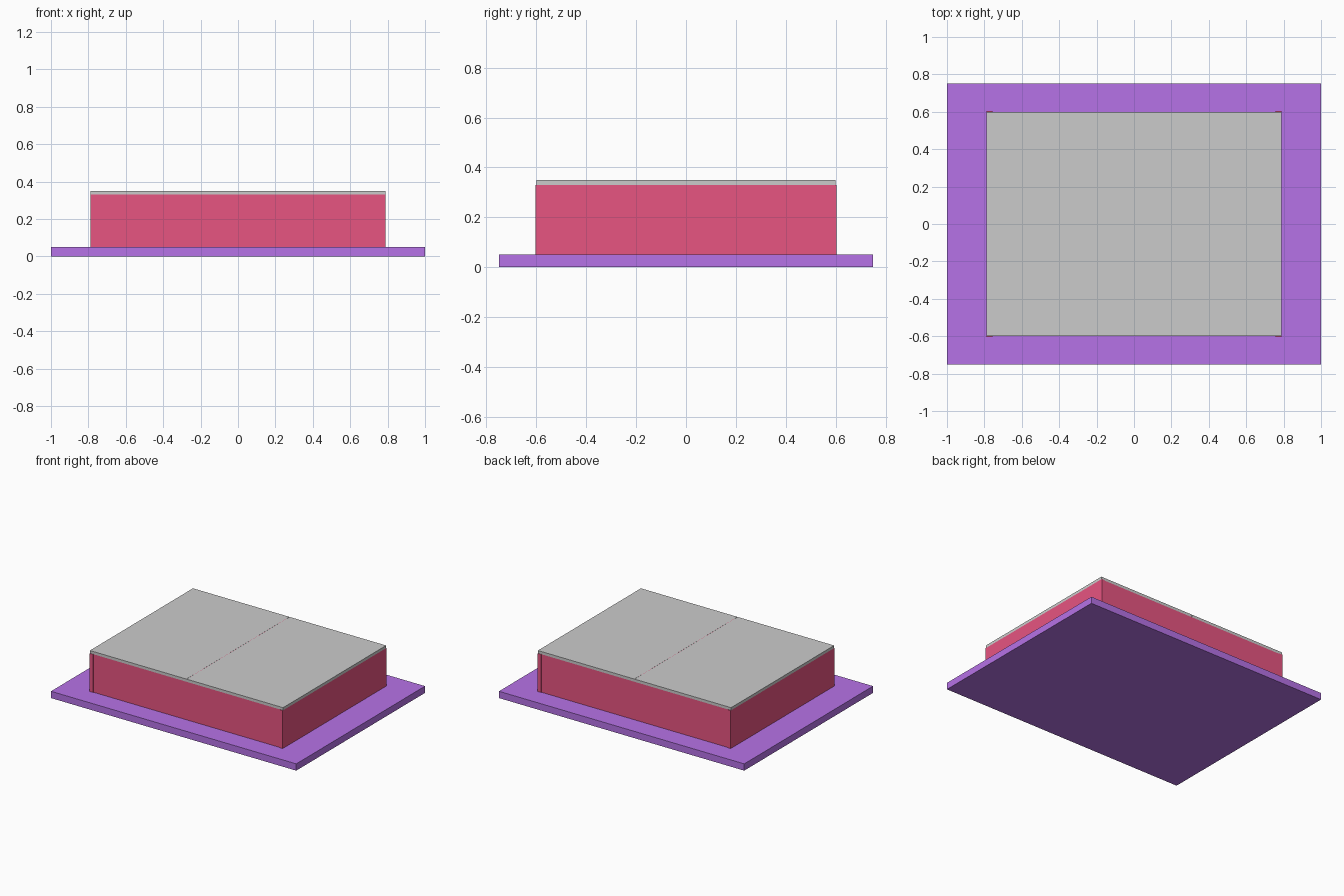
import bpy

if "Cube" in bpy.data.objects:
    bpy.data.objects.remove(bpy.data.objects["Cube"])


def material(name, rgb):
    m = bpy.data.materials.new(name)
    m.diffuse_color = (*rgb, 1)
    m.use_nodes = True
    m.node_tree.nodes["Principled BSDF"].inputs["Base Color"].default_value = m.diffuse_color
    return m


PURPLE = material("purple", (0.47, 0.17, 0.80))
PINK = material("pink", (0.80, 0.09, 0.22))


def box(name, x, y, z, mat=None):
    """Axis-aligned box from (min, max) ranges."""
    ranges = (x, y, z)
    bpy.ops.mesh.primitive_cube_add(size=1, location=[(a + b) / 2 for a, b in ranges])
    ob = bpy.context.object
    ob.name = name
    ob.scale = [b - a for a, b in ranges]
    bpy.ops.object.transform_apply(location=False, rotation=False, scale=True)
    if mat:
        ob.data.materials.append(mat)
    return ob


X, Y, T = 0.7875, 0.60, 0.03      # outer half sizes and wall thickness
Z0, Z1, Z2 = 0.05, 0.33, 0.35     # base top, wall top, lid top
GAP = 0.001                       # half width of the lid seam

# Base plate
box("base_plate", (-1, 1), (-0.75, 0.75), (0, Z0), PURPLE)

# Front and back walls fit between the slightly longer side walls
box("front_wall", (-X + T, X - T), (-Y, -Y + T), (Z0, Z1), PINK)
box("back_wall", (-X + T, X - T), (Y - T, Y), (Z0, Z1), PINK)
box("left_wall", (-X, -X + T), (-Y - 0.004, Y + 0.004), (Z0, Z1), PINK)
box("right_wall", (X - T, X), (-Y - 0.004, Y + 0.004), (Z0, Z1), PINK)

# Thin strip showing in the seam between the two lid halves
box("seam_strip", (-GAP, GAP), (-Y + T, Y - T), (Z1, Z2 - 0.0005), PINK)

# Two lid halves meeting in the middle
box("left_lid", (-X, -GAP), (-Y, Y), (Z1, Z2))
box("right_lid", (GAP, X), (-Y, Y), (Z1, Z2))
